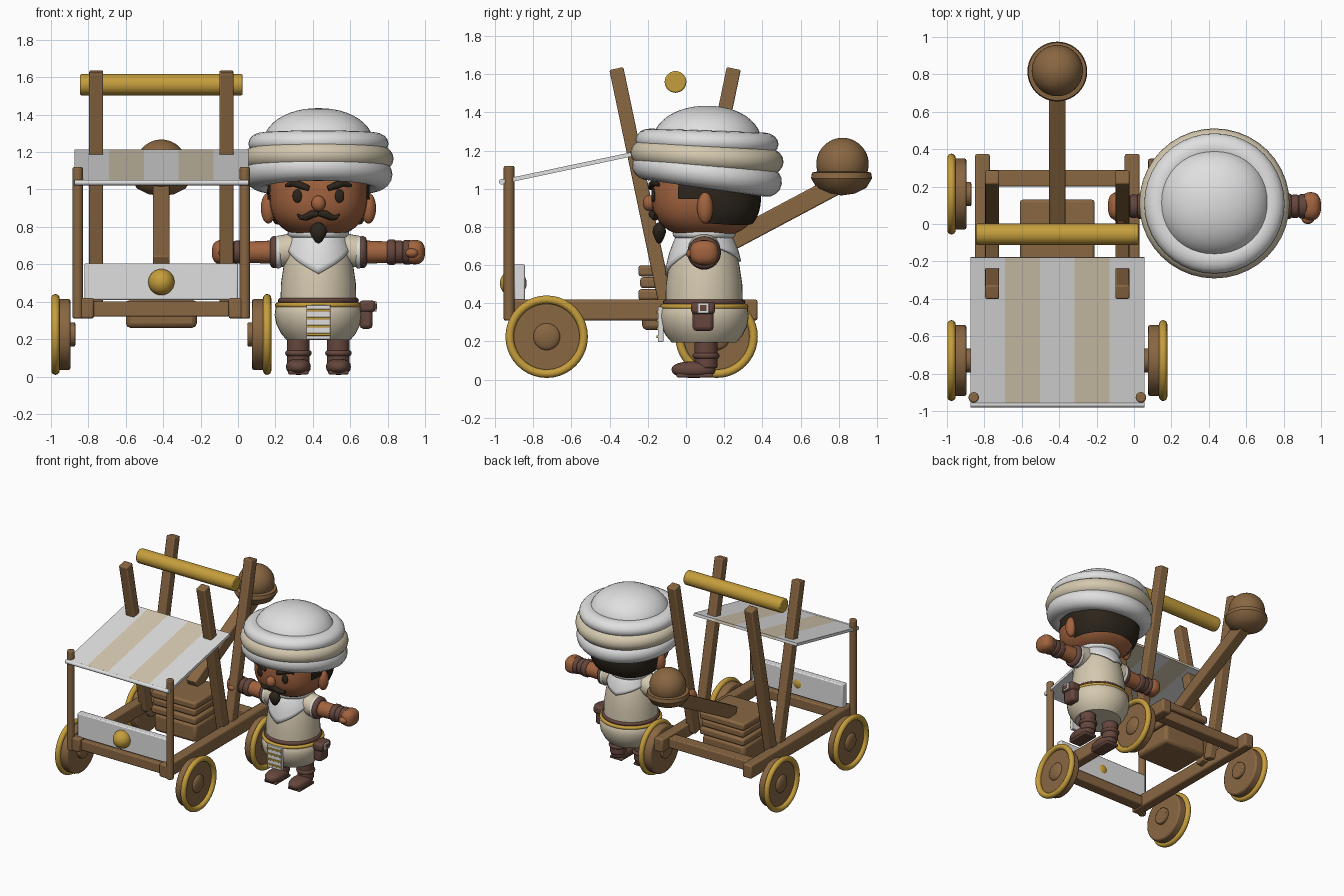
import bpy, bmesh, math
from mathutils import Vector, Matrix

if "Cube" in bpy.data.objects:
    bpy.data.objects.remove(bpy.data.objects["Cube"])

def colour(name, r, g, b):
    m = bpy.data.materials.new(name)
    m.diffuse_color = (r, g, b, 1)
    m.use_nodes = True
    m.node_tree.nodes["Principled BSDF"].inputs["Base Color"].default_value = m.diffuse_color
    return m

WOOD = colour("wood", .25, .135, .055)
GOLD = colour("gold", .56, .34, .045)
WHITE = colour("white_cloth", .74, .74, .74)
CREAM = colour("cream_cloth", .66, .58, .43)
SKIN = colour("skin", .36, .125, .05)
HAIR = colour("black_hair", .025, .018, .011)
LEATHER = colour("leather", .13, .062, .046)

def finish(name, bm, mat, matrix=None, bevel=0):
    if matrix:
        bmesh.ops.transform(bm, matrix=matrix, verts=bm.verts)
    bmesh.ops.recalc_face_normals(bm, faces=bm.faces)
    me = bpy.data.meshes.new(name)
    bm.to_mesh(me)
    bm.free()
    ob = bpy.data.objects.new(name, me)
    bpy.context.collection.objects.link(ob)
    me.materials.append(mat)
    if bevel:
        mod = ob.modifiers.new("round", 'BEVEL')
        mod.width, mod.segments = bevel, 2
    bpy.ops.object.select_all(action='DESELECT')
    ob.select_set(True)
    bpy.context.view_layer.objects.active = ob
    bpy.ops.object.shade_smooth_by_angle(angle=math.radians(40))
    return ob

def frame(p, q):
    z = (q - p).normalized()
    x = Vector((1, 0, 0)) if abs(z.x) < .9 else Vector((0, 1, 0))
    x = (x - z * x.dot(z)).normalized()
    m = Matrix((x, z.cross(x), z)).transposed().to_4x4()
    return Matrix.Translation((p + q) / 2) @ m

def beam(name, p, q, w, h, mat, bevel=.008):
    """Square bar between two points."""
    p, q = Vector(p), Vector(q)
    bm = bmesh.new()
    bmesh.ops.create_cube(bm, size=1)
    return finish(name, bm, mat, frame(p, q) @ Matrix.Diagonal((w, h, (q - p).length, 1)), bevel)

def box(name, c, s, mat, bevel=.008):
    bm = bmesh.new()
    bmesh.ops.create_cube(bm, size=1)
    return finish(name, bm, mat, Matrix.Translation(c) @ Matrix.Diagonal((*s, 1)), bevel)

def rod(name, p, q, r, mat, bevel=.008, r2=None):
    """Round bar between two points."""
    p, q = Vector(p), Vector(q)
    bm = bmesh.new()
    bmesh.ops.create_cone(bm, cap_ends=True, segments=28, radius1=r, radius2=r2 or r, depth=(q - p).length)
    return finish(name, bm, mat, frame(p, q), bevel)

def ball(name, c, s, mat, power=2, keep=None):
    """Ellipsoid; higher power is boxier, keep filters the faces."""
    bm = bmesh.new()
    bmesh.ops.create_uvsphere(bm, u_segments=40, v_segments=24, radius=1)
    for v in bm.verts:
        v.co /= sum(abs(k) ** power for k in v.co) ** (1 / power)
        v.co = Vector(c) + Vector(a * b for a, b in zip(v.co, s))
    if keep:
        drop = [f for f in bm.faces if not keep(f.calc_center_median())]
        bmesh.ops.delete(bm, geom=drop, context='FACES')
    return finish(name, bm, mat)

def lathe(name, profile, mat, matrix, n=40, closed=False):
    bm = bmesh.new()
    rings = [[bm.verts.new((max(r, .0005) * math.cos(t), max(r, .0005) * math.sin(t), z))
              for t in (2 * math.pi * i / n for i in range(n))] for r, z in profile]
    for a, b in zip(rings, rings[1:] + (rings[:1] if closed else [])):
        for i in range(n):
            bm.faces.new((a[i], a[i - 1], b[i - 1], b[i]))
    return finish(name, bm, mat, matrix)

def ring(name, c, R, r, mat, rot=None, rz=None):
    prof = [(R + r * math.cos(t), (rz or r) * math.sin(t)) for t in (math.pi * k / 8 for k in range(16))]
    return lathe(name, prof, mat, Matrix.Translation(c) @ (rot or Matrix()), closed=True)

def tube(name, pts, radii, mat):
    cu = bpy.data.curves.new(name, 'CURVE')
    cu.dimensions, cu.bevel_depth, cu.bevel_resolution, cu.use_fill_caps = '3D', 1, 3, True
    sp = cu.splines.new('POLY')
    sp.points.add(len(pts) - 1)
    for s, p, r in zip(sp.points, pts, radii):
        s.co, s.radius = (*p, 1), r
    ob = bpy.data.objects.new(name, cu)
    bpy.context.collection.objects.link(ob)
    cu.materials.append(mat)
    bpy.ops.object.select_all(action='DESELECT')
    ob.select_set(True)
    bpy.context.view_layer.objects.active = ob
    bpy.ops.object.convert(target='MESH')
    bpy.ops.object.shade_smooth_by_angle(angle=math.radians(50))

# ---- catapult cart ----
CX = -.41
for s in (-1, 1):
    box("side_rail", (CX + s * .4, -.285, .365), (.08, 1.32, .11), WOOD, .012)
    rod("canopy_pole", (CX + s * .447, -.927, .31), (CX + s * .447, -.927, 1.12), .028, WOOD)
    x = CX + s * .348
    beam("front_post", (x, -.096, .35), (x, -.365, 1.63), .075, .075, WOOD)
    beam("rear_post", (x, -.015, .35), (x, .25, 1.63), .075, .075, WOOD)
    # wheels
    for y in (-.73, .16):
        at = lambda d: (CX + s * d, y, .225)
        rod("wheel", at(.485), at(.56), .19, WOOD, .012)
        rod("wheel_hub", at(.46), at(.50), .065, WOOD)
        ring("wheel_rim", at(.566), .194, .022, GOLD, Matrix.Rotation(math.pi / 2, 4, 'Y'))
        ball("wheel_cap", at(.56), (.025, .07, .07), WOOD)
for y in (-.87, .245):
    box("cross_beam", (CX, y, .36), (.84, .09, .08), WOOD)
rod("top_bar", (CX - .435, -.055, 1.56), (CX + .435, -.055, 1.56), .057, GOLD)
box("front_panel", (CX, -.872, .508), (.82, .055, .195), WHITE)
ball("panel_boss", (CX, -.905, .505), (.07, .07, .07), GOLD)

# striped canopy
for i in range(5):
    x = CX + (i - 2) * .186
    beam("canopy_stripe", (x, -.972, 1.035), (x, -.178, 1.203), .186, .022, CREAM if i % 2 else WHITE, 0)
rod("canopy_hem", (CX - .465, -.965, 1.037), (CX + .465, -.965, 1.037), .015, WHITE, 0)

# weight stack, throwing arm and bucket
box("weight_base", (CX, -.06, .335), (.38, .34, .15), WOOD, .025)
for z, w in ((.445, .4), (.508, .38), (.57, .4)):
    box("weight_slab", (CX, -.06, z), (w, w - .02, .058), WOOD, .015)
beam("throwing_arm", (CX, 0, .6), (CX, .80, 1.025), .09, .10, WOOD)
lathe("bucket", [(0, -.10), (.07, -.09), (.13, -.06), (.16, -.01), (.155, .02), (.13, .025), (0, .025)],
      WOOD, Matrix.Translation((CX, .815, 1.065)))
ball("stone", (CX, .82, 1.13), (.137, .137, .137), WOOD)

# ---- figure ----
FX, FY = .43, .095
here = Matrix.Translation((FX, FY, 0))
for s in (-1, 1):
    x = FX + s * .107
    rod("leg", (x, FY + .01, .06), (x, FY + .01, .24), .06, LEATHER)
    ring("boot_cuff", (x, FY + .01, .125), .055, .016, LEATHER)
    ball("foot", (x, .04, .052), (.066, .115, .043), LEATHER, 2.4)
    box("boot_sole", (x, .045, .022), (.11, .19, .022), LEATHER)
    # arms, spread sideways
    arm = lambda d: (FX + s * d, FY, .665)
    rod("sleeve", (FX + s * .08, FY, .69), arm(.225), .085, CREAM, .02)
    ring("sleeve_hem", arm(.215), .07, .018, WHITE, Matrix.Rotation(math.pi / 2, 4, 'Y'))
    ring("arm_band", arm(.235), .062, .024, LEATHER, Matrix.Rotation(math.pi / 2, 4, 'Y'))
    rod("forearm", arm(.2), arm(.42), .064, SKIN, r2=.055)
    for d, r in ((.39, .068), (.43, .062), (.475, .066)):
        rod("wrist_wrap", arm(d - .024), arm(d + .024), r, LEATHER, .012)
    ball("hand", arm(.515), (.055, .075, .065), SKIN, 2.5)
    ball("thumb", (FX + s * .50, FY - .065, .66), (.035, .03, .025), SKIN)

# shorts, belt and tunic
lathe("shorts", [(0, .195), (.17, .195), (.20, .23), (.225, .28), (.234, .33), (.228, .375), (.2, .405), (0, .405)], CREAM, here)
ring("gold_sash", (FX, FY, .382), .218, .014, GOLD)
ring("belt", (FX, FY, .405), .2, .016, LEATHER)
torso = [(.203, .4), (.2, .5), (.185, .6), (.165, .68), (.135, .75), (.09, .785)]
lathe("tunic", torso, CREAM, here)
box("front_flap", (FX, -.133, .29), (.13, .03, .185), WHITE, .004)
for k in range(4):
    box("flap_bar", (FX, -.143, .225 + k * .043), (.13, .024, .014), GOLD, .003)

# belt pouch with buckle
box("pouch", (FX + .255, .09, .325), (.07, .11, .14), LEATHER, .02)
box("pouch_flap", (FX + .262, .09, .375), (.085, .125, .065), LEATHER, .018)
box("buckle", (FX + .306, .09, .375), (.01, .06, .055), WHITE, .003)
box("buckle_hole", (FX + .310, .09, .375), (.008, .034, .03), LEATHER, 0)

# neck scarf, pointed at front and back
def girth(z):
    for (r0, z0), (r1, z1) in zip(torso, torso[1:]):
        if z <= z1:
            return r0 + (r1 - r0) * (z - z0) / (z1 - z0) + .014
    return .1
bm = bmesh.new()
cols = []
for i in range(48):
    t = 2 * math.pi * i / 48
    a = min(t, 2 * math.pi - t)
    low = .55 + .17 * a / (math.pi / 2) if a < math.pi / 2 else .72 - .1 * (a / (math.pi / 2) - 1)
    cols.append([bm.verts.new((FX + girth(z) * math.sin(t), FY - girth(z) * math.cos(t), z))
                 for z in (low + (.78 - low) * k / 6 for k in range(7))])
for i in range(48):
    for k in range(6):
        bm.faces.new((cols[i - 1][k], cols[i][k], cols[i][k + 1], cols[i - 1][k + 1]))
scarf = finish("neck_scarf", bm, WHITE)
scarf.modifiers.new("thickness", 'SOLIDIFY').thickness = .012
ring("scarf_collar", (FX, FY, .765), .14, .025, WHITE)

# head and hair
HC, HS, HP = (FX, .1, .98), (.262, .282, .235), 2.6
ball("head", HC, HS, SKIN, HP)
ball("hair", HC, [k + .012 for k in HS], HAIR, HP,
     lambda p: p.z > 1.06 or (p.y > .11 and p.z > .82) or (abs(p.x - FX) > .2 and p.y > -.06 and p.z > .95))

def face(dx, z, out=0):
    """Point on the front of the head."""
    k = 1 - abs(dx / HS[0]) ** HP - abs((z - HC[2]) / HS[2]) ** HP
    return (FX + dx, HC[1] - HS[1] * max(k, 0) ** (1 / HP) - out, z)

ball("nose", face(0, .925, .012), (.038, .035, .042), SKIN)
for s in (-1, 1):
    ball("ear", (FX + s * .268, .1, .9), (.04, .042, .082), SKIN)
    ball("eye", face(s * .112, .965), (.026, .012, .036), HAIR)
    tube("eyebrow", [face(s * d, z, .004) for d, z in ((.05, 1.005), (.09, 1.02), (.13, 1.035), (.175, 1.02))],
         (.014, .02, .02, .008), HAIR)
    tube("moustache", [face(s * d, z, .01) for d, z in ((0, .872), (.035, .868), (.07, .85), (.095, .85), (.112, .868))],
         (.014, .022, .018, .012, .004), HAIR)
lathe("goatee", [(0, -.055), (.018, -.045), (.035, -.02), (.048, .01), (.04, .035), (.018, .055), (0, .06)],
      HAIR, Matrix.Translation((FX, -.14, .765)) @ Matrix.Diagonal((1, .75, 1, 1)))

# turban: tilted wraps and a crown
TY = .11
for name, z, R, r, rz, tilt, mat in (("lower_wrap", 1.08, .318, .078, .078, 8, WHITE),
                                     ("middle_wrap", 1.165, .325, .077, .07, 4, CREAM),
                                     ("upper_wrap", 1.245, .30, .075, .06, 2, WHITE)):
    ring(name, (FX, TY, z), R, r, mat, Matrix.Rotation(math.radians(-tilt), 4, 'X'), rz)
ball("turban_crown", (FX, TY, 1.235), (.298, .288, .2), WHITE, 2.1, lambda p: p.z > 1.15)
